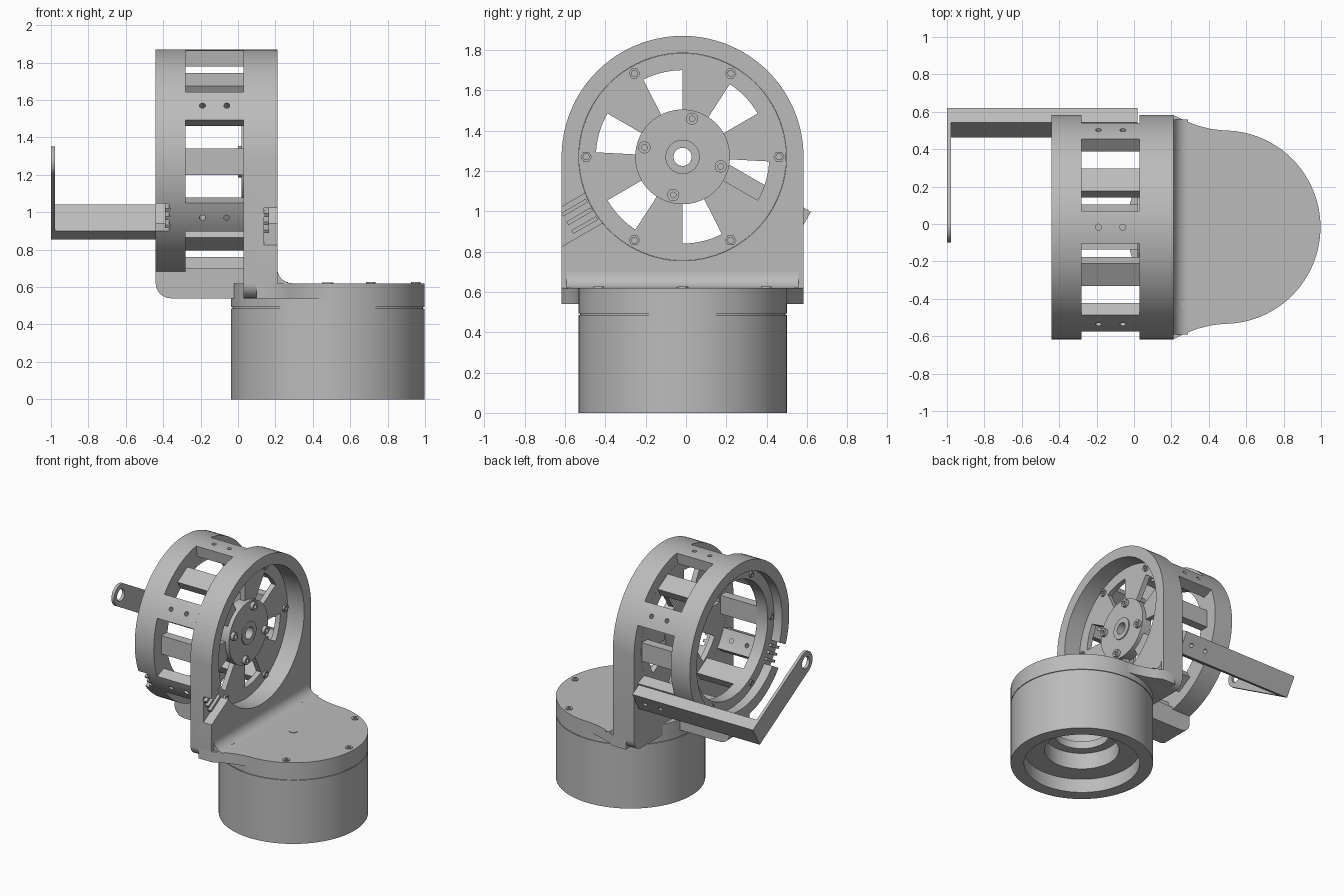
import bpy, bmesh
from math import sin, cos, pi, radians
from mathutils import Matrix, Vector

old = bpy.data.objects.get("Cube")
if old:
    bpy.data.objects.remove(old)

grey = bpy.data.materials.new("machined grey")
grey.use_nodes = True
grey.diffuse_color = (0.5, 0.5, 0.5, 1)
grey.node_tree.nodes["Principled BSDF"].inputs["Base Color"].default_value = (0.5, 0.5, 0.5, 1)

AXIS = (-0.017, 1.27)      # wheel centre in y, z
DRUM = (0.48, -0.017)      # drum centre in x, y
PLACE = {"x": lambda u, v, t: (t, u, v),
         "y": lambda u, v, t: (u, t, v),
         "z": lambda u, v, t: (u, v, t)}
parts = []


def finish(name, bm):
    bmesh.ops.recalc_face_normals(bm, faces=bm.faces)
    me = bpy.data.meshes.new(name)
    bm.to_mesh(me)
    bm.free()
    me.materials.append(grey)
    ob = bpy.data.objects.new(name, me)
    bpy.context.collection.objects.link(ob)
    parts.append(ob)
    return ob


def prism(name, pts, lo, hi, axis="x"):
    bm = bmesh.new()
    a, b = [[bm.verts.new(PLACE[axis](u, v, t)) for u, v in pts] for t in (lo, hi)]
    bm.faces.new(a)
    bm.faces.new(b)
    for i in range(len(a)):
        j = (i + 1) % len(a)
        bm.faces.new((a[i], a[j], b[j], b[i]))
    return finish(name, bm)


def arc(c, r, a0, a1, n=16):
    return [(c[0] + r * cos(radians(a0 + (a1 - a0) * i / n)),
             c[1] + r * sin(radians(a0 + (a1 - a0) * i / n))) for i in range(n + 1)]


def disc(name, c, r, lo, hi, axis="x", n=64):
    return prism(name, arc(c, r, 0, 360, n)[:-1], lo, hi, axis)


def ring(name, c, r0, r1, lo, hi, axis="x", a0=0, a1=360, n=96):
    # rectangular section swept round an axis, whole or as a sector
    full = a1 - a0 == 360
    inner, outer = arc(c, r0, a0, a1, n), arc(c, r1, a0, a1, n)
    if not full:
        return prism(name, outer + inner[::-1], lo, hi, axis)
    bm = bmesh.new()
    loops = [[bm.verts.new(PLACE[axis](*p, t)) for p in pts[:-1]]
             for pts, t in ((inner, lo), (outer, lo), (outer, hi), (inner, hi))]
    for k in range(4):
        p, q = loops[k], loops[(k + 1) % 4]
        for i in range(n):
            j = (i + 1) % n
            bm.faces.new((p[i], p[j], q[j], q[i]))
    return finish(name, bm)


def radial(angle, pts):
    # points given as (outward, sideways) about the wheel axis
    a = radians(angle)
    return [(AXIS[0] + r * cos(a) - t * sin(a), AXIS[1] + r * sin(a) + t * cos(a)) for r, t in pts]


def slab(name, angle, r0, r1, half, lo, hi):
    return prism(name, radial(angle, [(r0, -half), (r1, -half), (r1, half), (r0, half)]), lo, hi)


def cut(ob, *cutters):
    for c in cutters:
        mod = ob.modifiers.new("cut", "BOOLEAN")
        mod.operation, mod.object, mod.solver = "DIFFERENCE", c, "EXACT"
    bpy.context.view_layer.update()
    dg = bpy.context.evaluated_depsgraph_get()
    me = bpy.data.meshes.new_from_object(ob.evaluated_get(dg))
    ob.modifiers.clear()
    ob.data = me
    for c in cutters:
        parts.remove(c)
        bpy.data.objects.remove(c)


def screw_holes(angle):
    # a pair of small radial drill cutters
    out = []
    for x in (-0.19, -0.06):
        bm = bmesh.new()
        a = radians(angle)
        d = Vector((0, cos(a), sin(a)))
        m = Matrix.Translation(Vector((x, *AXIS)) + d * 0.6) @ d.to_track_quat("Z", "Y").to_matrix().to_4x4()
        bmesh.ops.create_cone(bm, cap_ends=True, segments=16, radius1=0.016, radius2=0.016, depth=0.4, matrix=m)
        out.append(finish("drill", bm))
    return out


# hollow drum and its lid
ring("drum_wall", DRUM, 0.42, 0.517, 0, 0.486, "z")
ring("drum_floor", DRUM, 0.27, 0.425, 0.11, 0.15, "z")
ring("drum_inner_sleeve", DRUM, 0.27, 0.30, 0.14, 0.40, "z")
ring("drum_inner_collar", DRUM, 0.20, 0.275, 0.24, 0.30, "z")
disc("drum_seam", DRUM, 0.51, 0.40, 0.50, "z", 96)
disc("drum_lid", DRUM, 0.517, 0.492, 0.62, "z", 96)
for k in range(6):
    a = radians(60 * k + 30)
    ring("rim_screw", (DRUM[0] + 0.47 * cos(a), DRUM[1] + 0.47 * sin(a)), 0.008, 0.018, -0.0, 0.01, "z", n=12)

# flared deck joining the lid to the upright
flare = [(0.21, 0.60), (0.27, 0.57), (0.34, 0.543), (0.41, 0.525)]
deck = ([(0.1, DRUM[1] + 0.60)] + [(x, DRUM[1] + y) for x, y in flare] + arc(DRUM, 0.517, 90, -90, 48)
        + [(x, DRUM[1] - y) for x, y in flare[::-1]] + [(0.1, DRUM[1] - 0.60)])
prism("deck", deck, 0.54, 0.62, "z")
prism("deck_fillet", [(0.2, 0.61), (0.29, 0.62)] + arc((0.29, 0.70), 0.08, 270, 180, 8) + [(0.2, 0.70)],
      DRUM[1] - 0.575, DRUM[1] + 0.575, "y")
for x, y in ((0.24, 0.415), (0.24, -0.415), (0.71, 0.415), (0.71, -0.415), (0.95, 0)):
    ring("deck_screw", (x, DRUM[1] + y), 0.012, 0.026, 0.61, 0.626, "z", n=16)
disc("deck_centre_plug", DRUM, 0.03, 0.61, 0.624, "z", 24)

# arched upright with a round bore and a cable slot
left, right = AXIS[0] - 0.6, AXIS[0] + 0.6
outline = (arc(AXIS, 0.6, 0, 180, 64) + arc((left + 0.08, 0.62), 0.08, 180, 270, 8)
           + arc((right - 0.08, 0.62), 0.08, 270, 360, 8))
upright = prism("upright", outline, 0.03, 0.21)
cut(upright, disc("bore", AXIS, 0.515, -0.1, 0.4, n=96), slab("slot", 210, 0.45, 0.85, 0.085, 0.14, 0.3))

# rear ring of the cage with its matching slot
rear = ring("rear_ring", AXIS, 0.515, 0.6, -0.44, -0.28)
cut(rear, slab("slot", 210, 0.45, 0.8, 0.085, -0.6, -0.37))
ring("rear_flange", AXIS, 0.44, 0.52, -0.37, -0.28)
for t in (-0.05, 0, 0.05):
    c = (0.5, t - 0.01), (0.605, t - 0.01), (0.605, t + 0.01), (0.5, t + 0.01)
    prism("rear_slot_rib", radial(210, c), -0.39, -0.36)
    c = (0.52, t - 0.01), (0.66, t - 0.01), (0.66, t + 0.01), (0.52, t + 0.01)
    prism("front_slot_rib", radial(210, c), 0.13, 0.165)

# cage bars, inner spacers and flange screws, six of each
for k in range(6):
    a = 30 + 60 * k
    bar = ring("cage_bar", AXIS, 0.515, 0.6, -0.285, 0.035, a0=a - 8.3, a1=a + 8.3, n=8)
    cut(bar, *screw_holes(a))
    slab("spacer", 60 * k, 0.44, 0.508, 0.07, -0.29, 0.04)
    spot = radial(60 * k, [(0.478, 0)])[0]
    ring("front_flange_screw", spot, 0.016, 0.028, 0.06, 0.085, n=6)
    ring("rear_flange_screw", spot, 0.012, 0.022, -0.38, -0.36, n=12)

# spoked wheel and hub
ring("wheel_rim", AXIS, 0.43, 0.514, 0.03, 0.07)
for k in range(6):
    ring("wheel_spoke", AXIS, 0.2, 0.435, 0.03, 0.07, a0=57 + 60 * k, a1=90 + 60 * k, n=10)
ring("hub", AXIS, 0.045, 0.235, 0.02, 0.10)
ring("hub_collar", AXIS, 0.045, 0.085, 0.0, 0.108, n=48)
for k in range(4):
    spot = radial(76 + 90 * k, [(0.195, 0)])[0]
    ring("hub_screw", spot, 0.014, 0.03, 0.09, 0.125, n=20)

# foot under the cage
prism("foot", arc((-0.36, 0.62), 0.08, 180, 270, 8) + [(0.05, 0.54), (0.05, 0.70), (-0.44, 0.70)],
      AXIS[0] - 0.12, AXIS[0] + 0.12, "y")

# side arm with a strap reaching back to the wheel axis
arm = slab("side_arm", 330, 0.6, 0.688, 0.0825, -1, 0.02)
cut(arm, *screw_holes(330))
strap = prism("arm_strap", radial(330, [(0.61, -0.0825), (0.61, 0.0825)] + arc((0, 0), 0.0825, 90, 270, 20)), -1, -0.978)
cut(strap, disc("strap_hole", AXIS, 0.045, -1.1, -0.9, n=32))

# smooth round surfaces, keep edges sharp
bpy.ops.object.select_all(action="DESELECT")
for ob in parts:
    ob.select_set(True)
bpy.context.view_layer.objects.active = parts[0]
bpy.ops.object.shade_smooth_by_angle(angle=radians(30))
